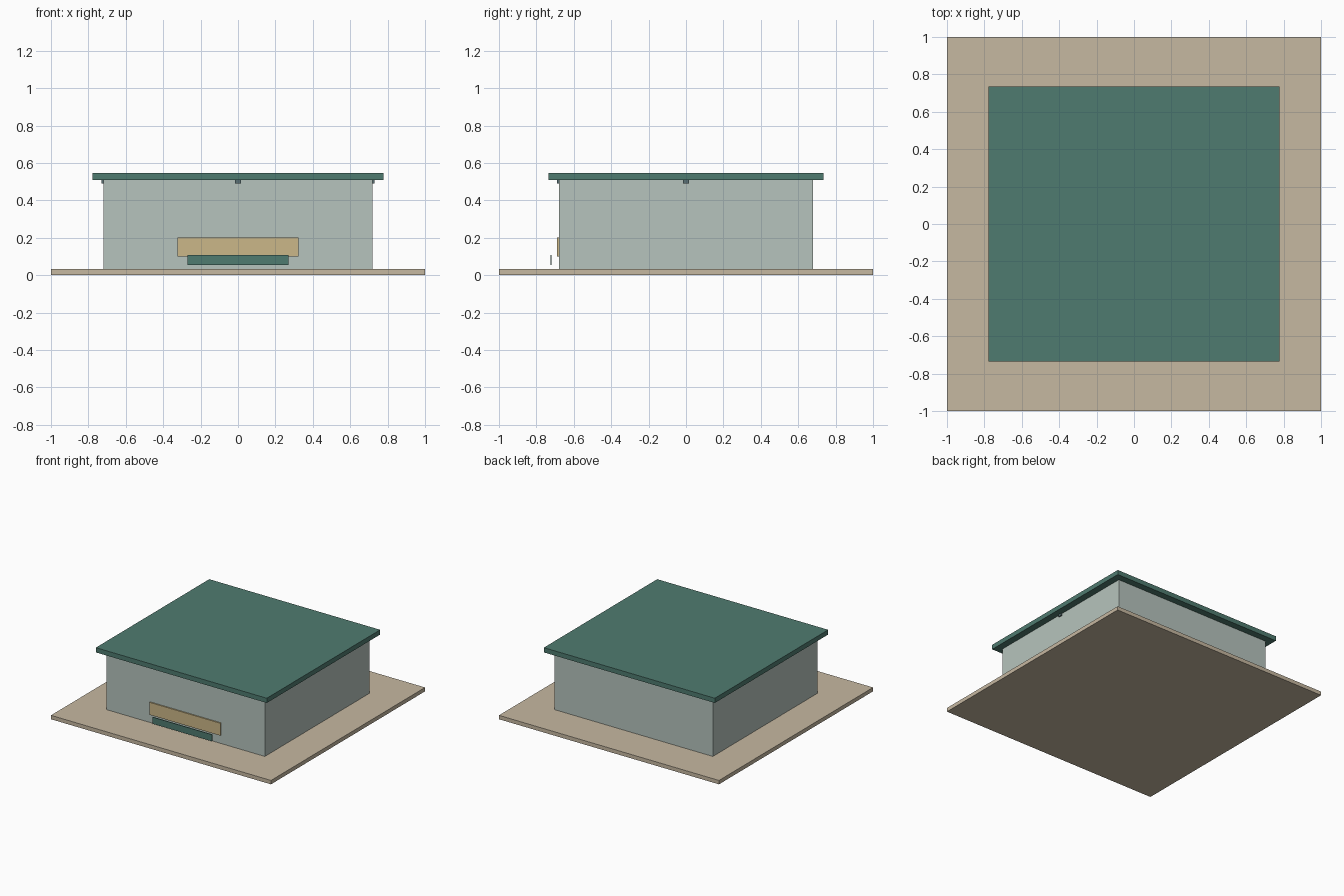
import bpy

cube = bpy.data.objects.get("Cube")
if cube:
    bpy.data.objects.remove(cube, do_unlink=True)


def material(name, hex_code):
    # convert a display colour to linear values
    channels = [int(hex_code[i:i + 2], 16) / 255 for i in (0, 2, 4)]
    colour = [((c + 0.055) / 1.055) ** 2.4 for c in channels] + [1]
    mat = bpy.data.materials.new(name)
    mat.use_nodes = True
    mat.diffuse_color = colour
    mat.node_tree.nodes["Principled BSDF"].inputs["Base Color"].default_value = colour
    return mat


def box(name, low, high, mat):
    centre = [(a + b) / 2 for a, b in zip(low, high)]
    bpy.ops.mesh.primitive_cube_add(size=1, location=centre)
    obj = bpy.context.object
    obj.name = name
    obj.scale = [b - a for a, b in zip(low, high)]
    bpy.ops.object.transform_apply(location=False, rotation=False, scale=True)
    obj.data.materials.append(mat)
    return obj


sand = material("sand paving", "C6B8A1")
wall = material("pale sage wall", "B6C4BD")
green = material("deep green", "4F7B70")
tan = material("tan sign", "CBB788")
grey = material("slate grey", "5A7073")

# Ground slab, building body and overhanging flat roof
box("ground_slab", (-1, -1, 0), (1, 1, 0.032), sand)
box("walls", (-0.72, -0.68, 0.032), (0.72, 0.68, 0.508), wall)
box("roof", (-0.777, -0.736, 0.508), (0.777, 0.736, 0.547), green)

# Sign board on the front wall and the thin panel standing before it
box("sign_board", (-0.323, -0.69, 0.1), (0.323, -0.68, 0.202), tan)
box("front_panel", (-0.27, -0.725, 0.053), (0.27, -0.719, 0.108), green)

# Small fittings tucked under the eaves
box("front_eave_fitting", (-0.015, -0.69, 0.49), (0.015, -0.675, 0.508), grey)
for side, x in (("left", 0.7225), ("right", -0.7225)):
    box(side + "_eave_fitting", (x - 0.0075, -0.015, 0.49),
        (x + 0.0075, 0.015, 0.508), grey)
